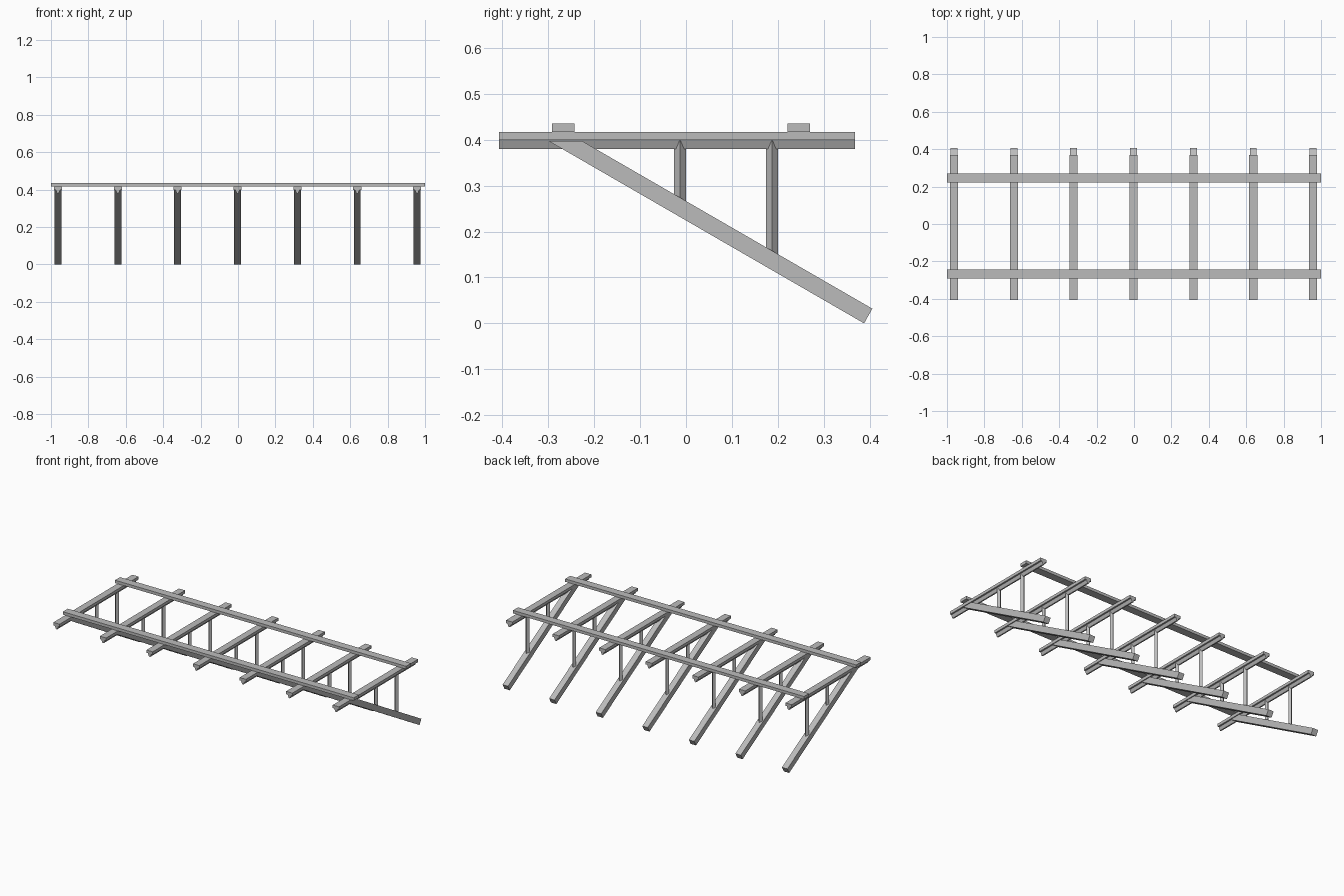
import bpy, bmesh, math
from mathutils import Vector

if "Cube" in bpy.data.objects:
    bpy.data.objects.remove(bpy.data.objects["Cube"])

metal = bpy.data.materials.new("grey metal")
metal.diffuse_color = (0.5, 0.5, 0.5, 1)
metal.use_nodes = True
metal.node_tree.nodes["Principled BSDF"].inputs["Base Color"].default_value = metal.diffuse_color


def prism(name, profile, direction):
    """Extrude a closed planar profile along a direction vector."""
    bm = bmesh.new()
    face = bm.faces.new([bm.verts.new(p) for p in profile])
    ext = bmesh.ops.extrude_face_region(bm, geom=[face])
    verts = [v for v in ext["geom"] if isinstance(v, bmesh.types.BMVert)]
    bmesh.ops.translate(bm, verts=verts, vec=Vector(direction))
    bmesh.ops.recalc_face_normals(bm, faces=bm.faces[:])
    me = bpy.data.meshes.new(name)
    bm.to_mesh(me)
    bm.free()
    me.materials.append(metal)
    ob = bpy.data.objects.new(name, me)
    bpy.context.collection.objects.link(ob)
    return ob


SPACING, COUNT, OFFSET = 0.32, 7, -0.0025
SLOPE = math.tan(math.radians(30))

# T-shaped rafter section: flat flange with a tapered stem, (x, z)
rafter_half = [(0.0215, 0.417), (0.0215, 0.399), (0.012, 0.399), (0.004, 0.38)]
rafter_section = rafter_half + [(-x, z) for x, z in reversed(rafter_half)]

# Sloping brace side outline, (y, z), cut flat under the rafter
brace_outline = [(-0.299, 0.397), (0.388, 0.0), (0.406, 0.032), (-0.226, 0.397)]
BRACE_HALF = 0.0185

for i in range(COUNT):
    x = (i - (COUNT - 1) / 2) * SPACING + OFFSET

    # Rafter
    prism(f"rafter_{i + 1}",
          [(x + px, -0.407, pz) for px, pz in rafter_section], (0, 0.775, 0))

    # Sloping brace
    prism(f"sloping_brace_{i + 1}",
          [(x - BRACE_HALF, y, z) for y, z in brace_outline],
          (2 * BRACE_HALF, 0, 0))

    # Square posts turned on edge, footed inside the brace
    for label, y in (("front", -0.013), ("back", 0.1875)):
        r = 0.0128
        foot = 0.032 + (0.406 - y) * SLOPE - 0.016
        prism(f"{label}_post_{i + 1}",
              [(x + r, y, foot), (x, y + r, foot),
               (x - r, y, foot), (x, y - r, foot)], (0, 0, 0.398 - foot))

# Long purlins lying across the rafters
for label, y in (("front", -0.267), ("back", 0.2455)):
    prism(f"{label}_purlin",
          [(-1, y - 0.0245, 0.417), (-1, y + 0.0245, 0.417),
           (-1, y + 0.0245, 0.435), (-1, y - 0.0245, 0.435)], (2, 0, 0))
